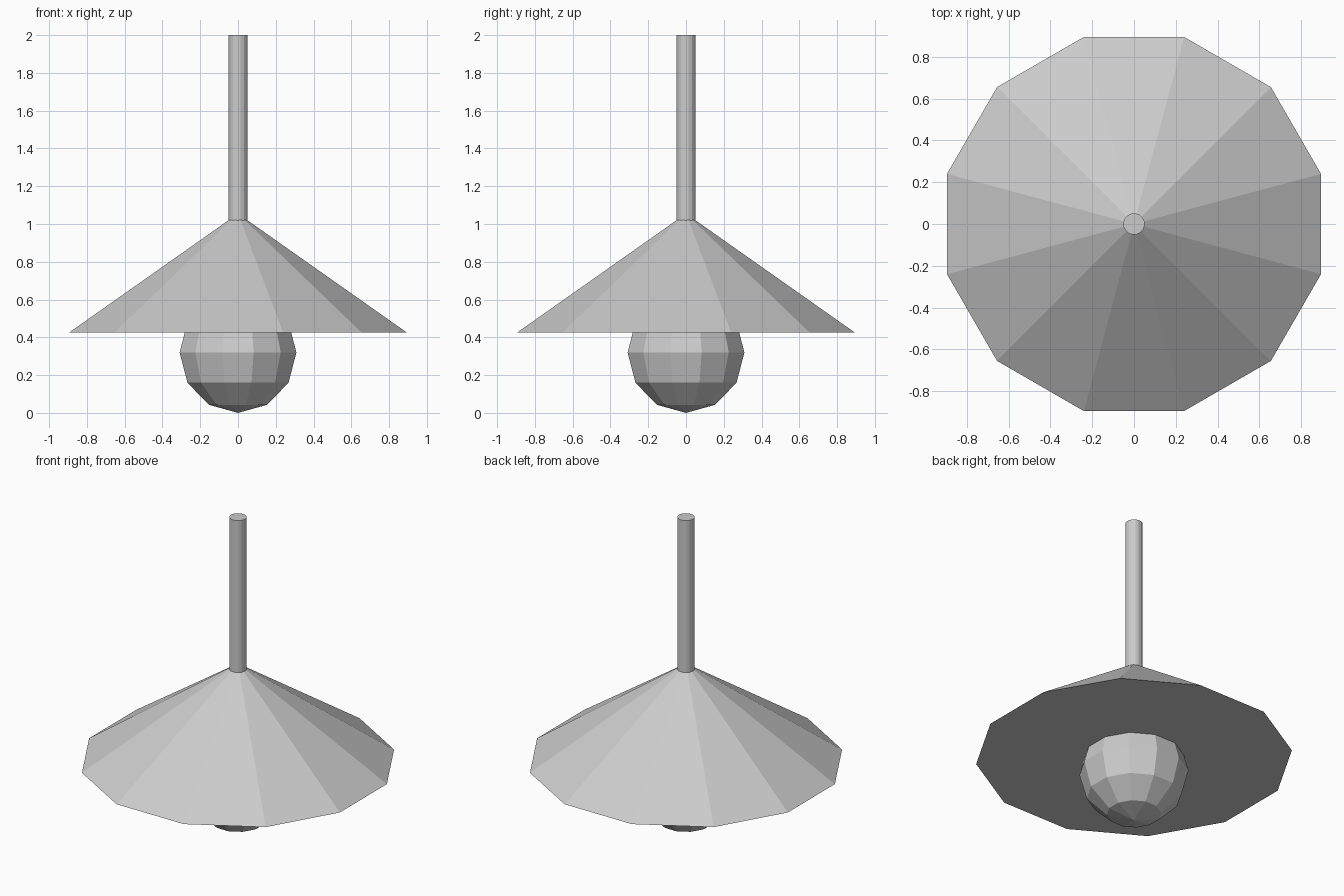
import bpy
import bmesh
from math import radians
from mathutils import Matrix

cube = bpy.data.objects.get("Cube")
if cube:
    bpy.data.objects.remove(cube, do_unlink=True)

# Single light grey finish
GREY = (0.6, 0.6, 0.6, 1.0)
grey = bpy.data.materials.new("light_grey")
grey.use_nodes = True
grey.diffuse_color = GREY
grey.node_tree.nodes["Principled BSDF"].inputs["Base Color"].default_value = GREY

SIDES = 12
TURN = Matrix.Rotation(radians(180 / SIDES), 4, "Z")  # flats face the axes


def finish(bm, name):
    bmesh.ops.recalc_face_normals(bm, faces=bm.faces)
    mesh = bpy.data.meshes.new(name)
    bm.to_mesh(mesh)
    bm.free()
    mesh.materials.append(grey)
    obj = bpy.data.objects.new(name, mesh)
    bpy.context.collection.objects.link(obj)
    return obj


def frustum(name, low, high, r_low, r_high, sides):
    bm = bmesh.new()
    place = Matrix.Translation((0, 0, (low + high) / 2)) @ TURN
    bmesh.ops.create_cone(bm, cap_ends=True, segments=sides, radius1=r_low,
                          radius2=r_high, depth=high - low, matrix=place)
    return finish(bm, name)


# Faceted shade, closed underneath
frustum("shade", 0.425, 1.055, 0.926, 0.0, SIDES)

# Hanging rod, its foot sunk into the shade
frustum("rod", 0.95, 2.0, 0.051, 0.051, 16)

# Faceted bulb, its upper half inside the shade
bm = bmesh.new()
bmesh.ops.create_uvsphere(bm, u_segments=SIDES, v_segments=6, radius=0.32,
                          matrix=Matrix.Translation((0, 0, 0.32)) @ TURN)
finish(bm, "bulb")
